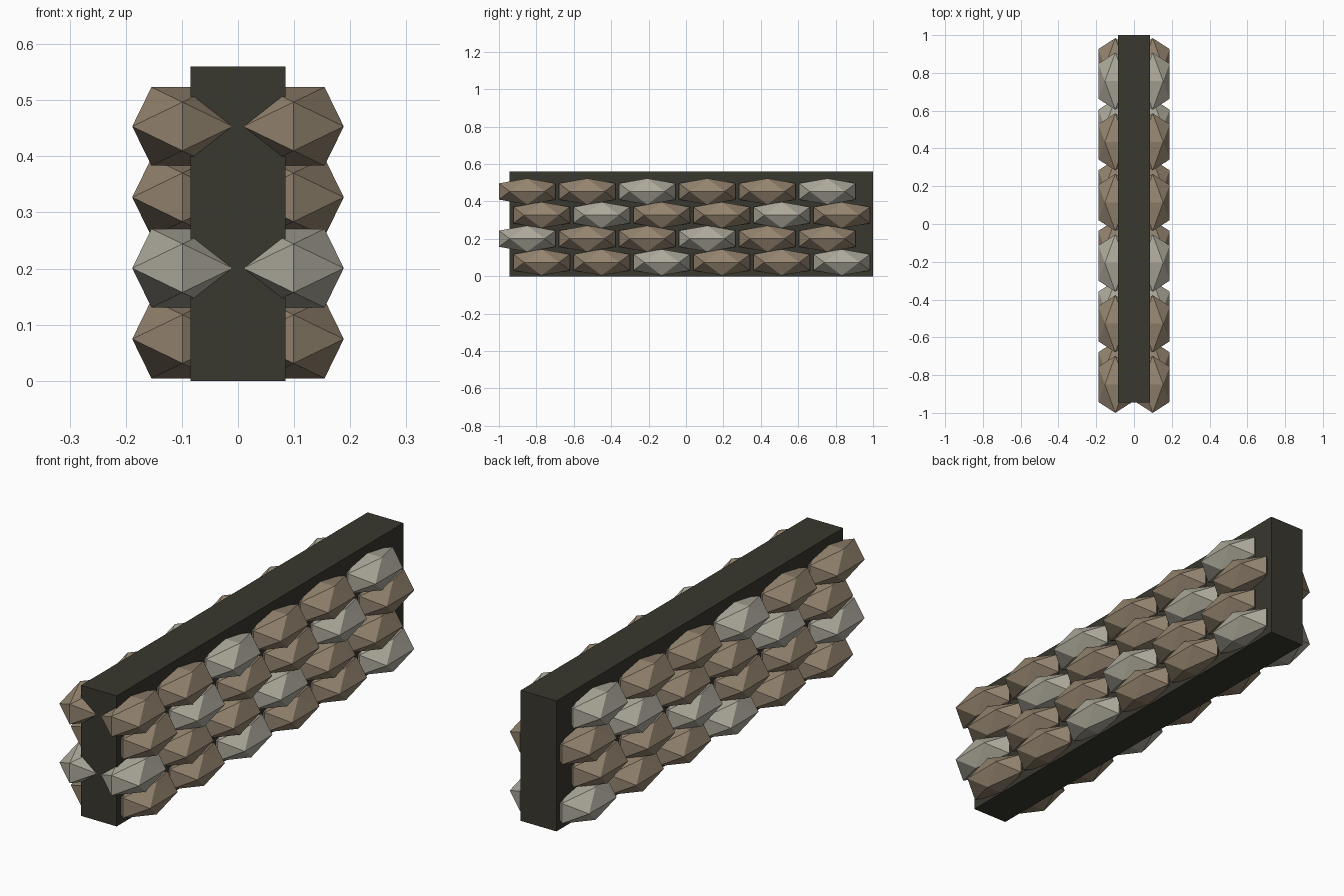
import bpy, bmesh
from mathutils import Matrix, Vector

cube = bpy.data.objects.get("Cube")
if cube:
    bpy.data.objects.remove(cube, do_unlink=True)


def material(name, hex_colour):
    """Flat material from an sRGB hex string."""
    srgb = [int(hex_colour[i:i + 2], 16) / 255 for i in (0, 2, 4)]
    colour = [c / 12.92 if c <= 0.04045 else ((c + 0.055) / 1.055) ** 2.4
              for c in srgb] + [1]
    mat = bpy.data.materials.new(name)
    mat.use_nodes = True
    mat.diffuse_color = colour
    mat.node_tree.nodes["Principled BSDF"].inputs["Base Color"].default_value = colour
    return mat


def add_object(name, mesh, mat, location=(0, 0, 0)):
    if not mesh.materials:
        mesh.materials.append(mat)
    obj = bpy.data.objects.new(name, mesh)
    obj.location = location
    bpy.context.collection.objects.link(obj)
    return obj


def stone_mesh(name, half_size):
    """Icosahedron with an edge across each axis, scaled to half_size."""
    golden = (1 + 5 ** 0.5) / 2
    bm = bmesh.new()
    for a in (-1, 1):
        for b in (-1, 1):
            short = a / golden
            for corner in ((short, 0, b), (0, b, short), (b, short, 0)):
                bm.verts.new([c * s for c, s in zip(corner, half_size)])
    bmesh.ops.convex_hull(bm, input=bm.verts)
    bmesh.ops.recalc_face_normals(bm, faces=bm.faces)
    mesh = bpy.data.meshes.new(name)
    bm.to_mesh(mesh)
    bm.free()
    return mesh


core_mat = material("dark mortar", "38372E")
tan_mat = material("tan stone", "94846F")
grey_mat = material("pale grey stone", "ADA99B")

# Wall core
low, high = Vector((-0.085, -0.944, 0)), Vector((0.085, 1, 0.56))
bm = bmesh.new()
bmesh.ops.create_cube(bm, size=1)
bm.transform(Matrix.Translation((low + high) / 2)
             @ Matrix.Diagonal((*(high - low), 1)))
core = bpy.data.meshes.new("wall_core")
bm.to_mesh(core)
bm.free()
add_object("wall_core", core, core_mat)

# Staggered courses of faceted stones, mirrored on both faces of the wall
half_size = (0.0895, 0.151, 0.07)
tan_stone = stone_mesh("tan_stone", half_size)
grey_stone = stone_mesh("grey_stone", half_size)
pitch = 0.321
for row in range(4):
    start = -0.849 if row % 2 else -0.772
    for i in range(6):
        is_grey = (i - row) % 3 == 2
        mesh, mat = (grey_stone, grey_mat) if is_grey else (tan_stone, tan_mat)
        for side, label in ((1, "left"), (-1, "right")):
            add_object(f"{label}_stone_row{row + 1}_{i + 1}", mesh, mat,
                       (side * 0.099, start + i * pitch, 0.0745 + row * 0.1263))
